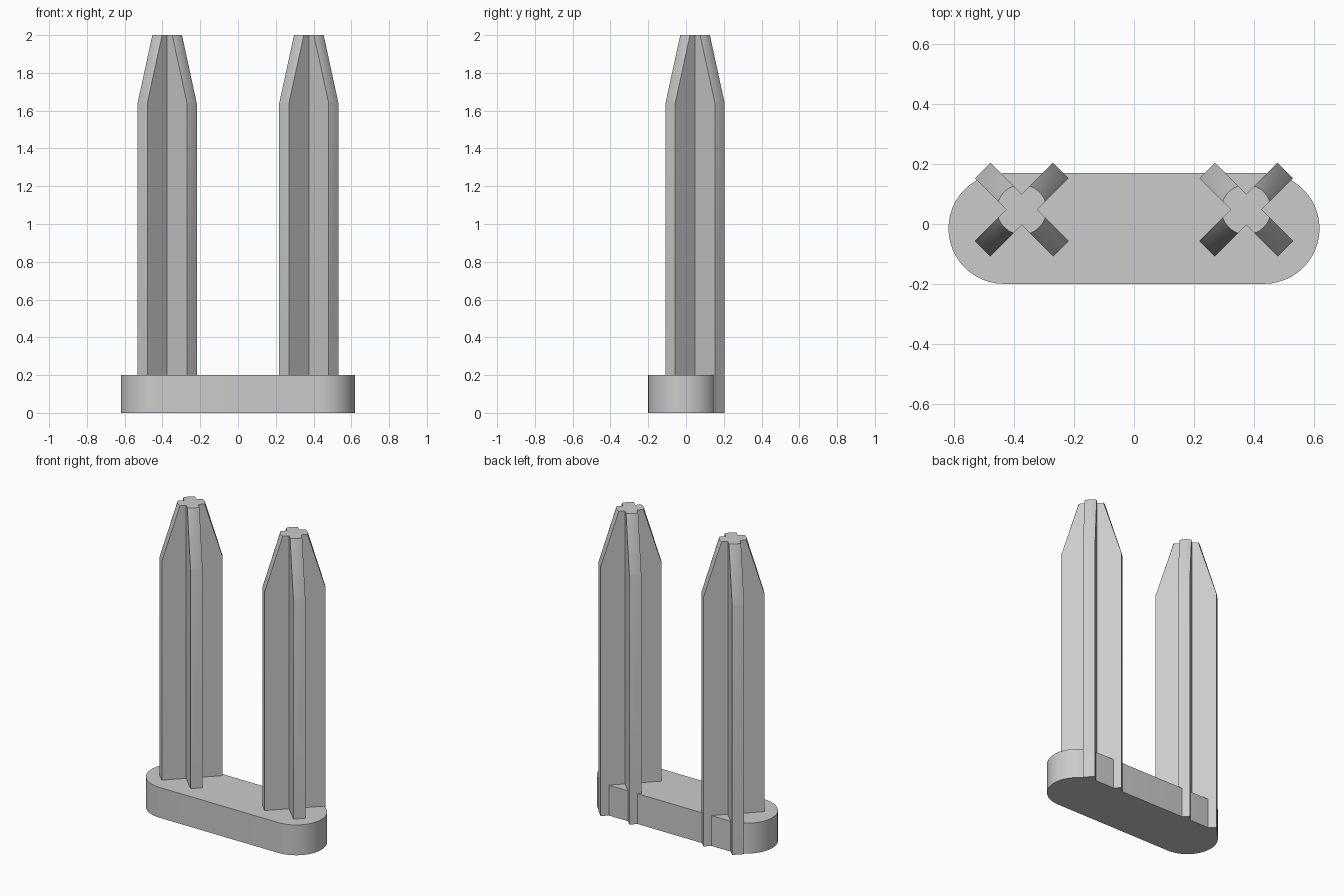
import bpy, bmesh, math

cube = bpy.data.objects.get("Cube")
if cube:
    bpy.data.objects.remove(cube, do_unlink=True)

grey = bpy.data.materials.new("plain grey")
grey.use_nodes = True
colour = (0.6, 0.6, 0.6, 1)
grey.diffuse_color = colour
grey.node_tree.nodes["Principled BSDF"].inputs["Base Color"].default_value = colour


def finish(bm, name):
    bmesh.ops.recalc_face_normals(bm, faces=bm.faces)
    mesh = bpy.data.meshes.new(name)
    bm.to_mesh(mesh)
    bm.free()
    mesh.materials.append(grey)
    obj = bpy.data.objects.new(name, mesh)
    bpy.context.collection.objects.link(obj)
    bpy.ops.object.select_all(action="DESELECT")
    obj.select_set(True)
    bpy.context.view_layer.objects.active = obj
    bpy.ops.object.shade_smooth_by_angle(angle=math.radians(25))
    return obj


# Base plate: a bar with rounded ends
def make_base(half_length, radius, y, height, steps=24):
    bm = bmesh.new()
    outline = []
    for side in (1, -1):
        for i in range(steps + 1):
            a = math.pi * (i / steps - 0.5)
            outline.append(bm.verts.new((side * (half_length - radius + radius * math.cos(a)),
                                         y + side * radius * math.sin(a), 0)))
    face = bm.faces.new(outline)
    top = bmesh.ops.extrude_face_region(bm, geom=[face], use_keep_orig=True)
    bmesh.ops.translate(bm, vec=(0, 0, height),
                        verts=[v for v in top["geom"] if isinstance(v, bmesh.types.BMVert)])
    return finish(bm, "base_plate")


# Post: four diagonal fins, trimmed to a cone towards the top
REACH, HALF, TIP = 0.185, 0.0365, 0.083
SHOULDER, TOP = 1.64, 2.0
CORNER = math.hypot(REACH, HALF)


def make_post(name, x, y, steps=8):
    bm = bmesh.new()
    rings, inner = ([], [], []), []

    def add(k, u, t, z, ring):
        a = math.pi / 4 + k * math.pi / 2
        c, s = math.cos(a), math.sin(a)
        ring.append(bm.verts.new((x + u * c - t * s, y + u * s + t * c, z)))

    for k in range(4):
        for i in range(steps + 1):
            t = HALF * (2 * i / steps - 1)
            drop = (CORNER - math.hypot(REACH, t)) / (CORNER - TIP)
            if 0 < i < steps:
                inner.append(len(rings[0]))
            add(k, REACH, t, 0, rings[0])
            add(k, REACH, t, SHOULDER + drop * (TOP - SHOULDER), rings[1])
            add(k, math.sqrt(TIP ** 2 - t ** 2), t, TOP, rings[2])
        for ring, z in zip(rings, (0, SHOULDER, TOP)):
            add(k, HALF, HALF, z, ring)

    bm.faces.new(rings[0][::-1])
    bm.faces.new(rings[2])
    for low, high in zip(rings, rings[1:]):
        for i in range(len(low)):
            j = (i + 1) % len(low)
            bm.faces.new((low[i], low[j], high[j], high[i]))
    # Merge the flat strips on each fin end into one face
    strips = [bm.edges.get((rings[0][i], rings[1][i])) for i in inner]
    bmesh.ops.dissolve_edges(bm, edges=strips, use_verts=True)
    return finish(bm, name)


make_base(0.62, 0.185, -0.015, 0.2)
make_post("left_post", 0.375, 0.048)
make_post("right_post", -0.375, 0.048)
